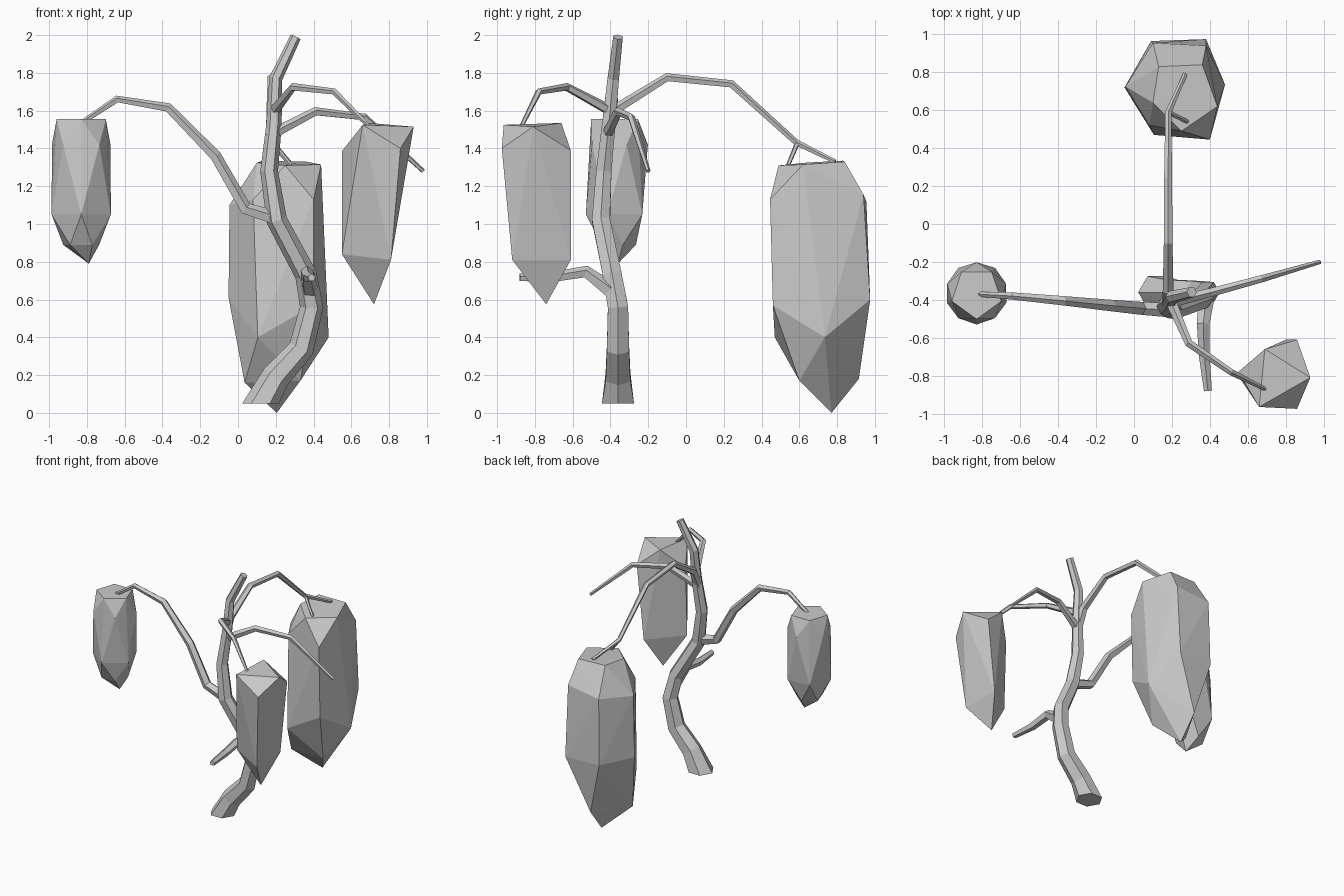
import bpy, bmesh
from math import cos, sin, pi, radians
from mathutils import Vector


def finish(bm, name):
    bmesh.ops.recalc_face_normals(bm, faces=bm.faces)
    mesh = bpy.data.meshes.new(name)
    bm.to_mesh(mesh)
    bm.free()
    bpy.context.collection.objects.link(bpy.data.objects.new(name, mesh))


def limb(name, path, radii, sides=5, ref=(0, 0, 1), flat_start=False):
    """Faceted tapering tube swept along a path."""
    pts = [Vector(p) for p in path]
    bm, rings = bmesh.new(), []
    for i, p in enumerate(pts):
        a = (p - pts[i - 1]).normalized() if i else Vector()
        b = (pts[i + 1] - p).normalized() if i < len(pts) - 1 else Vector()
        t = (a + b).normalized()
        if i == 0 and flat_start:
            t = Vector((0, 0, 1))
        u = Vector(ref)
        u = (u - t * u.dot(t)).normalized()
        v = t.cross(u)
        rings.append([bm.verts.new(p + radii[i] * (u * cos(2 * pi * k / sides) + v * sin(2 * pi * k / sides)))
                      for k in range(sides)])
    for lo, hi in zip(rings, rings[1:]):
        for k in range(sides):
            n = (k + 1) % sides
            bm.faces.new((lo[k], lo[n], hi[n], hi[k]))
    bm.faces.new(rings[0])
    bm.faces.new(rings[-1])
    finish(bm, name)


def pod(name, points):
    """Faceted hanging pod: convex skin around a few corner points."""
    bm = bmesh.new()
    for p in points:
        bm.verts.new(p)
    res = bmesh.ops.convex_hull(bm, input=bm.verts)
    loose = {g for g in res["geom_interior"] + res["geom_unused"] if isinstance(g, bmesh.types.BMVert)}
    bmesh.ops.delete(bm, geom=list(loose), context='VERTS')
    finish(bm, name)


# Trunk
limb("trunk",
     [(.12, -.36, .05), (.20, -.36, .19), (.335, -.36, .34), (.39, -.36, .56), (.36, -.39, .73),
      (.205, -.45, 1.02), (.165, -.435, 1.28), (.19, -.41, 1.52), (.20, -.385, 1.77), (.305, -.36, 1.99)],
     [.098, .076, .068, .062, .058, .055, .047, .041, .035, .029], 6, (1, 0, 0), True)

# Branches
limb("front_stub", [(.38, -.40, .65), (.365, -.53, .745), (.37, -.69, .72), (.39, -.88, .715)],
     [.045, .035, .03, .022])
limb("left_branch", [(.20, -.455, 1.03), (.04, -.445, 1.08), (-.12, -.43, 1.36), (-.37, -.405, 1.615),
                     (-.64, -.38, 1.66), (-.82, -.37, 1.54)], [.04, .036, .032, .026, .02, .014])
limb("back_branch", [(.18, -.42, 1.47), (.18, -.35, 1.62), (.18, -.1, 1.775), (.18, .24, 1.74),
                     (.18, .585, 1.43), (.27, .79, 1.33)], [.034, .03, .024, .022, .017, .012])
limb("back_branch_twig", [(.18, .59, 1.43), (.28, .54, 1.31)], [.014, .011])
limb("front_right_branch", [(.19, -.40, 1.60), (.29, -.63, 1.725), (.51, -.78, 1.70), (.69, -.87, 1.52)],
     [.03, .022, .018, .011])
limb("right_branch", [(.19, -.415, 1.48), (.41, -.36, 1.595), (.67, -.29, 1.565), (.98, -.2, 1.28)],
     [.03, .024, .02, .012])

# Left pod: staggered five-sided rings of (z, radius, phase)
left = [(-.79, -.36, .79)]
for z, r, phase in [(.89, .10, 90), (1.05, .165, -90), (1.42, .163, 90), (1.555, .137, -90)]:
    left += [(-.83 + r * cos(radians(phase + 72 * k)), -.365 + r * sin(radians(phase + 72 * k)), z)
             for k in range(5)]
pod("left_pod", left)

# Front right pod
pod("front_right_pod",
    [(.93, -.81, 1.515), (.66, -.965, 1.525), (.69, -.66, 1.535),
     (.55, -.78, 1.385), (.86, -.61, 1.39), (.86, -.975, 1.40),
     (.55, -.80, .84), (.81, -.92, .81), (.80, -.61, .81), (.72, -.74, .575)])

# Back pod
pod("back_pod",
    [(.44, .62, 1.315), (.36, .84, 1.33), (.13, .83, 1.335), (.10, .64, 1.325), (.25, .49, 1.31),
     (.40, .445, 1.13), (.08, .52, 1.13), (-.045, .725, 1.10), (.10, .955, 1.12), (.38, .94, 1.155),
     (.48, .735, .40), (.105, .47, .40), (-.05, .72, .61), (.09, .965, .60), (.38, .975, .60),
     (.40, .46, .57), (.035, .62, .16), (.33, .60, .17), (.20, .915, .18), (.205, .77, 0)])
